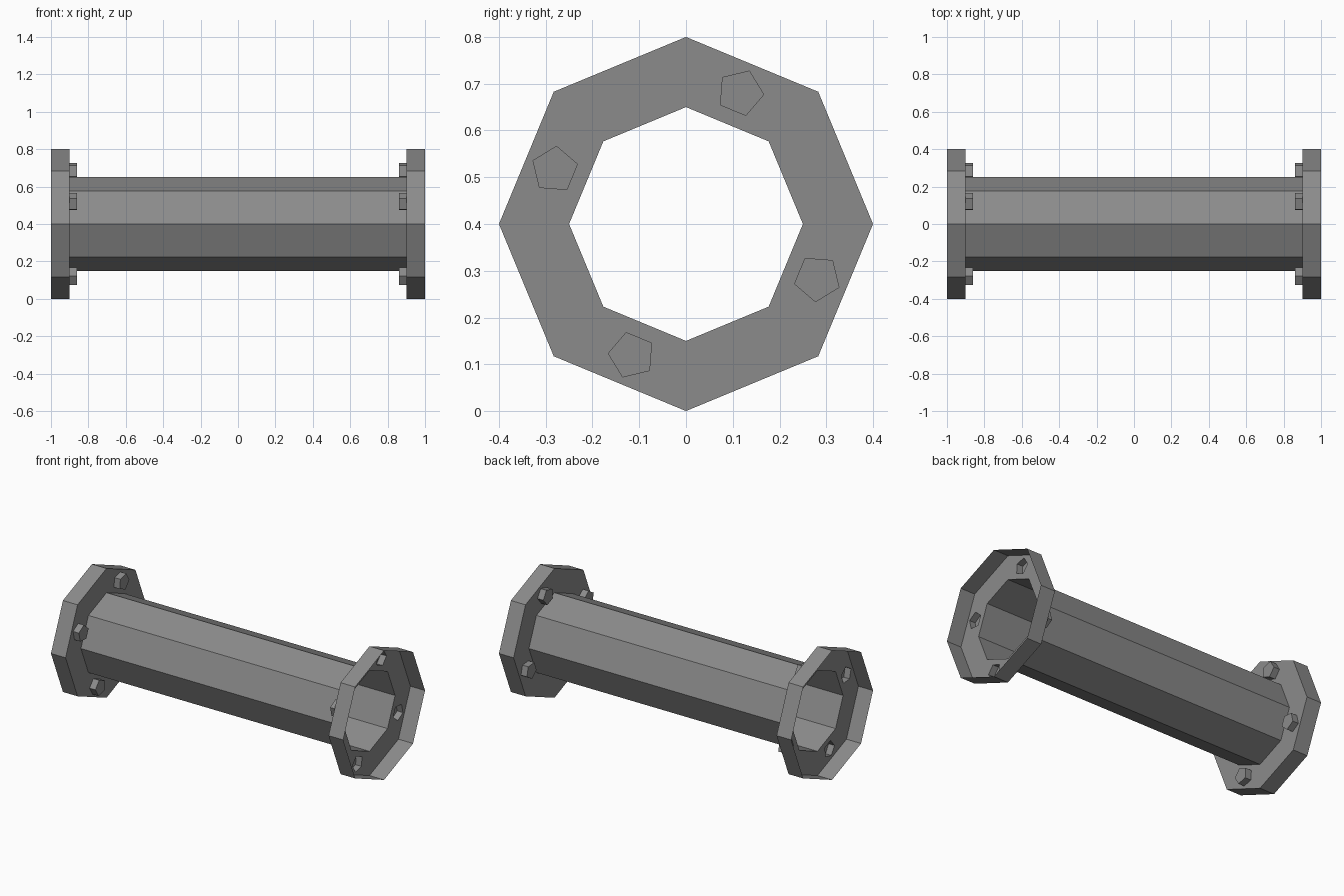
import bpy, bmesh, math
from mathutils import Vector

cube = bpy.data.objects.get("Cube")
if cube:
    bpy.data.objects.remove(cube, do_unlink=True)

AXIS_Z = 0.4
FLANGE_R, TUBE_R = 0.4, 0.25
FLANGE_X, END_X, BOLT_X = 0.9, 1.0, 0.86
BOLT_R, BOLT_CIRCLE = 0.05, 0.304
BOLT_ANGLES = [math.radians(67.5 + 90 * i) for i in range(4)]

metal = bpy.data.materials.new("grey_metal")
metal.use_nodes = True
GREY = (0.26, 0.26, 0.26, 1)
metal.diffuse_color = GREY
metal.node_tree.nodes["Principled BSDF"].inputs["Base Color"].default_value = GREY


def ring(bm, x, radius, sides, turn=0.0, cy=0.0, cz=AXIS_Z):
    """Closed loop of vertices lying across the pipe axis."""
    steps = [turn + math.tau * i / sides for i in range(sides)]
    return [bm.verts.new((x, cy + radius * math.cos(a), cz + radius * math.sin(a)))
            for a in steps]


def loop_edges(bm, verts):
    return [bm.edges.new((v, verts[(i + 1) % len(verts)])) for i, v in enumerate(verts)]


def wall(bm, a, b):
    """Flat side faces between two matching loops."""
    n = len(a)
    for i in range(n):
        j = (i + 1) % n
        bm.faces.new((a[i], a[j], b[j], b[i]))


def bolt_ring(bm, x, angle):
    return ring(bm, x, BOLT_R, 5, angle, BOLT_CIRCLE * math.cos(angle),
                AXIS_Z + BOLT_CIRCLE * math.sin(angle))


def finish(bm, name):
    bmesh.ops.recalc_face_normals(bm, faces=bm.faces[:])
    mesh = bpy.data.meshes.new(name)
    bm.to_mesh(mesh)
    bm.free()
    mesh.materials.append(metal)
    obj = bpy.data.objects.new(name, mesh)
    bpy.context.collection.objects.link(obj)


# Open eight-sided tube
bm = bmesh.new()
wall(bm, ring(bm, -FLANGE_X, TUBE_R, 8), ring(bm, FLANGE_X, TUBE_R, 8))
finish(bm, "pipe_tube")

for side, label in ((1, "left"), (-1, "right")):
    # Flange: pierced plate with a thin rim open towards the pipe end
    bm = bmesh.new()
    x = side * FLANGE_X
    outer = ring(bm, x, FLANGE_R, 8)
    loops = [outer, ring(bm, x, TUBE_R, 8)] + [bolt_ring(bm, x, a) for a in BOLT_ANGLES]
    edges = [e for verts in loops for e in loop_edges(bm, verts)]
    bmesh.ops.triangle_fill(bm, edges=edges, use_beauty=True, normal=Vector((side, 0, 0)))
    wall(bm, outer, ring(bm, side * END_X, FLANGE_R, 8))
    finish(bm, label + "_flange")

    # Hollow five-sided bolts standing on the inner side of the plate
    bm = bmesh.new()
    for angle in BOLT_ANGLES:
        cap = bolt_ring(bm, side * BOLT_X, angle)
        wall(bm, bolt_ring(bm, x, angle), cap)
        bm.faces.new(cap)
    finish(bm, label + "_bolts")
